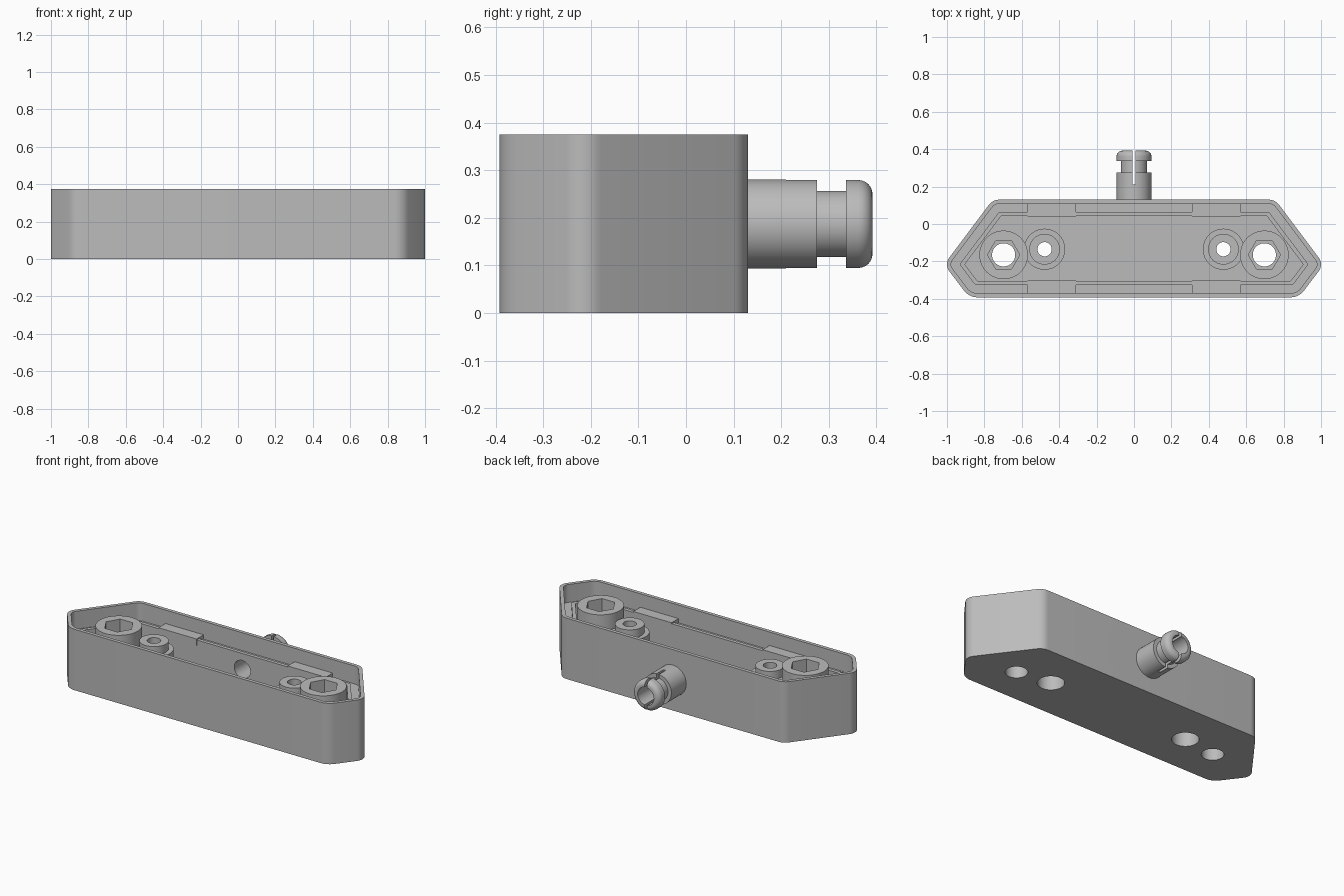
import bpy, bmesh, math
from mathutils import Vector, Matrix

if "Cube" in bpy.data.objects:
    bpy.data.objects.remove(bpy.data.objects["Cube"])

grey = bpy.data.materials.new("plain grey")
grey.diffuse_color = (0.5, 0.5, 0.5, 1)
grey.use_nodes = True
grey.node_tree.nodes["Principled BSDF"].inputs["Base Color"].default_value = grey.diffuse_color

# Six sided plan: (x, y, corner radius), counter-clockwise
PLAN = [(-0.882, -0.392, 0.09), (0.882, -0.392, 0.09), (1.015, -0.216, 0.06),
        (0.755, 0.13, 0.07), (-0.755, 0.13, 0.07), (-1.015, -0.216, 0.06)]
STUD_Z = 0.187


def outline(inset, seg=8):
    """Rounded plan, moved inwards by inset."""
    pts = [Vector(p[:2]) for p in PLAN]
    n, loop = len(pts), []
    for i, p in enumerate(pts):
        a, b = (p - pts[i - 1]).normalized(), (pts[(i + 1) % n] - p).normalized()
        na, nb = Vector((-a.y, a.x)), Vector((-b.y, b.x))
        mid = (na + nb) / (1 + na.dot(nb))
        r = max(PLAN[i][2] - inset, 0.008)
        centre = p + mid * (inset + r)
        a0 = math.atan2(-na.y, -na.x)
        turn = math.atan2(a.cross(b), a.dot(b))
        for k in range(seg + 1):
            t = a0 + turn * k / seg
            loop.append(centre + Vector((math.cos(t), math.sin(t))) * r)
    return loop


def finish(name, bm, smooth=True):
    bmesh.ops.recalc_face_normals(bm, faces=bm.faces)
    me = bpy.data.meshes.new(name)
    bm.to_mesh(me)
    bm.free()
    me.materials.append(grey)
    ob = bpy.data.objects.new(name, me)
    bpy.context.collection.objects.link(ob)
    return ob


def stack(name, loops):
    """Bridge a list of 3D loops and cap both ends."""
    bm = bmesh.new()
    rings = [[bm.verts.new(p) for p in l] for l in loops]
    n = len(rings[0])
    for a, b in zip(rings, rings[1:]):
        for i in range(n):
            j = (i + 1) % n
            bm.faces.new((a[i], a[j], b[j], b[i]))
    bm.faces.new(rings[0][::-1])
    bm.faces.new(rings[-1])
    return finish(name, bm)


def turned(name, profile, x=0, y=0, sides=40, along_y=False):
    """Solid of revolution from (radius, height) pairs."""
    loops = []
    for r, h in profile:
        ring = []
        for k in range(sides):
            t = 2 * math.pi * k / sides
            c, s = r * math.cos(t), r * math.sin(t)
            ring.append((x + c, h, STUD_Z + s) if along_y else (x + c, y + s, h))
        loops.append(ring)
    return stack(name, loops)


def box(name, x0, x1, y0, y1, z0, z1):
    bm = bmesh.new()
    bmesh.ops.create_cube(bm, size=1)
    size = Matrix.Diagonal((x1 - x0, y1 - y0, z1 - z0, 1))
    place = Matrix.Translation(((x0 + x1) / 2, (y0 + y1) / 2, (z0 + z1) / 2))
    bmesh.ops.transform(bm, matrix=place @ size, verts=bm.verts)
    return finish(name, bm)


def cut(ob, cutters):
    for c in cutters:
        m = ob.modifiers.new("cut", 'BOOLEAN')
        m.operation, m.object, m.solver = 'DIFFERENCE', c, 'EXACT'
    dg = bpy.context.evaluated_depsgraph_get()
    me = bpy.data.meshes.new_from_object(ob.evaluated_get(dg))
    ob.modifiers.clear()
    ob.data = me


# Housing: outer wall, rim, groove, low inner rib and floor
FLOOR = 0.06
SECTION = [(0, 0), (0, 0.375), (0.022, 0.375), (0.022, 0.265), (0.066, 0.265),
           (0.066, 0.285), (0.088, 0.285), (0.088, FLOOR)]
housing = stack("housing", [[(p.x, p.y, z) for p in outline(i)] for i, z in SECTION])
parts, helpers = [housing], []

# Stud with a neck and a rounded head
head = [(0.063 + 0.03 * math.cos(t), 0.362 + 0.03 * math.sin(t))
        for t in [math.pi / 2 * k / 6 for k in range(7)]]
stud = turned("stud", [(0.093, 0.12), (0.093, 0.275), (0.07, 0.275), (0.07, 0.336),
                       (0.093, 0.336)] + head, along_y=True)
bore = turned("bore_cutter", [(0.055, -0.05), (0.055, 0.5)], along_y=True)
slit = box("slit_cutter", -0.008, 0.008, 0.21, 0.5, 0, 0.36)
cut(stud, [bore, slit])
parts.append(stud)
helpers += [bore, slit]
body_cutters = [bore]

# Screw bosses, nut bosses and snap blocks on both sides
for side, s in (("left", -1), ("right", 1)):
    nx, ny, sx, sy = 0.697 * s, -0.165, 0.478 * s, -0.135
    nut = turned(side + "_nut_boss", [(0.13, FLOOR - 0.01), (0.13, 0.35)], nx, ny)
    screw = turned(side + "_screw_boss", [(0.11, FLOOR - 0.01), (0.11, 0.255),
                                          (0.082, 0.255), (0.082, 0.305)], sx, sy)
    nut_hole = turned("nut_hole_cutter", [(0.062, -0.1), (0.062, 0.5)], nx, ny)
    hexagon = turned("hexagon_cutter", [(0.086, 0.25), (0.086, 0.5)], nx, ny, sides=6)
    screw_hole = turned("screw_hole_cutter", [(0.075, -0.1), (0.075, 0.2),
                                              (0.038, 0.2), (0.038, 0.5)], sx, sy)
    cut(nut, [nut_hole, hexagon, screw_hole])
    cut(screw, [screw_hole, nut_hole, hexagon])
    body_cutters += [nut_hole, screw_hole]
    helpers += [nut_hole, hexagon, screw_hole]
    x0, x1 = sorted((0.31 * s, 0.57 * s))
    parts += [nut, screw,
              box(side + "_back_snap", x0, x1, 0.04, 0.11, 0.25, 0.292),
              box(side + "_front_snap", x0, x1, -0.372, -0.302, 0.25, 0.292)]

cut(housing, body_cutters)
for h in helpers:
    bpy.data.objects.remove(h)

# Smooth the round walls, keep the edges sharp
bpy.ops.object.select_all(action='DESELECT')
for ob in parts:
    ob.select_set(True)
bpy.context.view_layer.objects.active = housing
bpy.ops.object.shade_smooth_by_angle(angle=math.radians(30))
